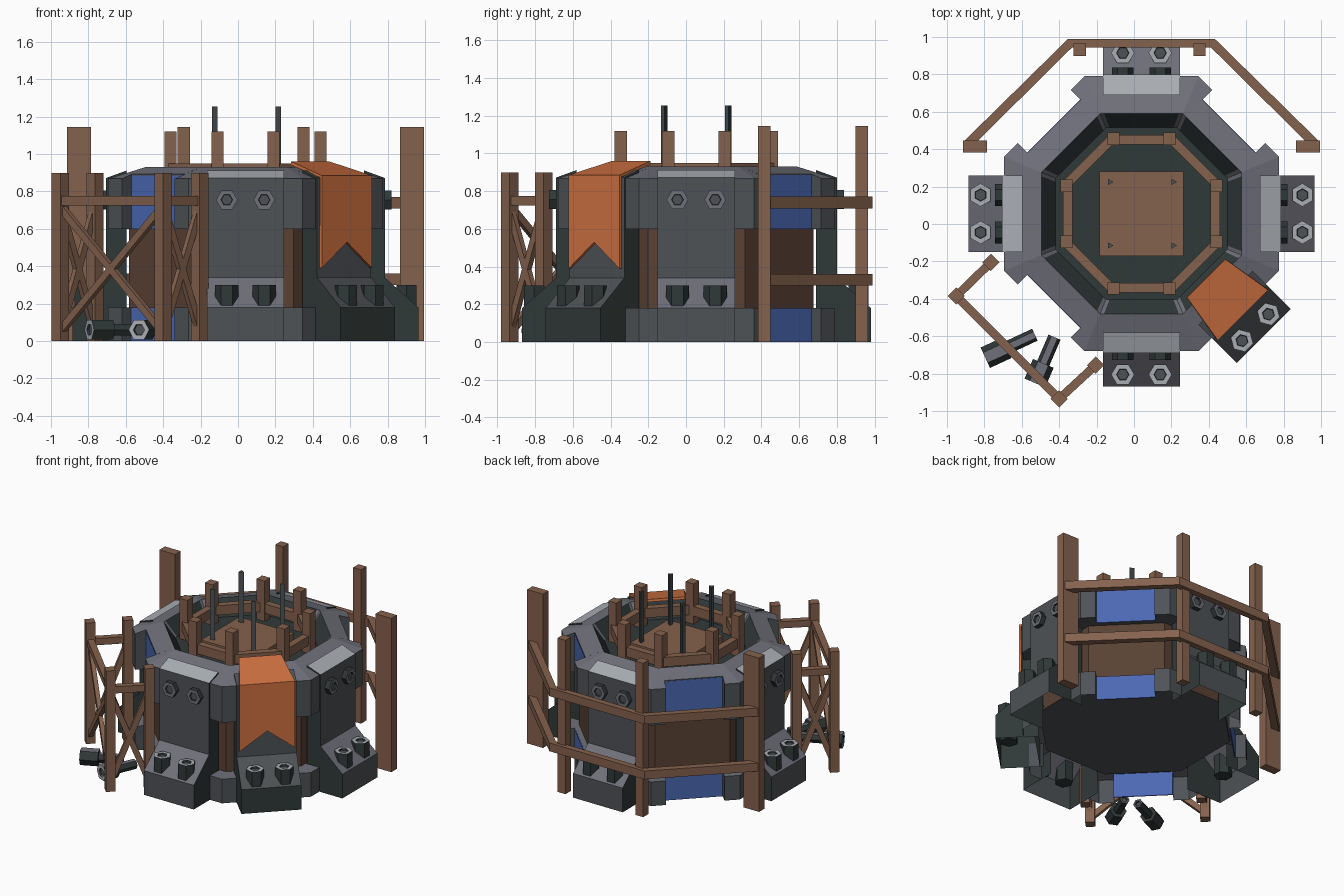
import bpy, bmesh, math
from mathutils import Vector

if "Cube" in bpy.data.objects:
    bpy.data.objects.remove(bpy.data.objects["Cube"])

CX, CY = 0.04, 0.055            # tower centre
T8 = math.tan(math.pi / 8)
E, N, W, S = 0, 90, 180, 270
NE, NW, SW, SE = 45, 135, 225, 315


def material(name, rgb):
    m = bpy.data.materials.new(name)
    m.diffuse_color = (*rgb, 1)
    m.use_nodes = True
    m.node_tree.nodes["Principled BSDF"].inputs["Base Color"].default_value = m.diffuse_color
    return m


STONE = material("grey_stone", (0.16, 0.163, 0.195))
SLATE = material("slate", (0.077, 0.085, 0.093))
DARK = material("dark_iron", (0.03, 0.041, 0.04))
LIGHT = material("light_metal", (0.40, 0.425, 0.46))
WOOD = material("wood", (0.235, 0.122, 0.075))
PANEL = material("dark_wood", (0.10, 0.053, 0.034))
BLUE = material("blue_paint", (0.07, 0.14, 0.45))
ORANGE = material("orange_cloth", (0.64, 0.17, 0.053))


def P(a, r, t, z):
    """Point on the tower: side angle, distance outward, offset along side, height."""
    c, s = math.cos(math.radians(a)), math.sin(math.radians(a))
    return Vector((CX + r * c - t * s, CY + r * s + t * c, z))


def loft(name, rings, mats, rule=None, caps=True, drop=None):
    """Skin a stack of equal-length rings; optionally colour or drop faces by rule."""
    bm = bmesh.new()
    vs = [[bm.verts.new(p) for p in ring] for ring in rings]
    n = len(vs[0])
    for lo, hi in zip(vs, vs[1:]):
        for i in range(n):
            j = (i + 1) % n
            bm.faces.new((lo[i], lo[j], hi[j], hi[i]))
    if caps:
        bm.faces.new(vs[0][::-1])
        bm.faces.new(vs[-1])
    bmesh.ops.remove_doubles(bm, verts=bm.verts, dist=0.0003)
    bmesh.ops.recalc_face_normals(bm, faces=bm.faces)
    if drop:
        bmesh.ops.delete(bm, geom=[f for f in bm.faces if drop(f)], context='FACES')
    if rule:
        for f in bm.faces:
            f.material_index = rule(f)
    me = bpy.data.meshes.new(name)
    bm.to_mesh(me)
    bm.free()
    for m in mats:
        me.materials.append(m)
    ob = bpy.data.objects.new(name, me)
    bpy.context.collection.objects.link(ob)
    return ob


def block(name, a, r0, r1, t0, t1, z0, z1, mat):
    ring = lambda z: [P(a, r0, t0, z), P(a, r1, t0, z), P(a, r1, t1, z), P(a, r0, t1, z)]
    return loft(name, [ring(z0), ring(z1)], [mat])


def beam(name, p, q, w, h, mat=WOOD, side=None):
    """Square timber from p to q; w across, h along the other direction."""
    p, q = Vector(p), Vector(q)
    d = (q - p).normalized()
    u = Vector(side).normalized() if side else d.cross(Vector((0, 0, 1))).normalized()
    v = d.cross(u)
    ring = lambda c: [c + u * sx * w / 2 + v * sy * h / 2
                      for sx, sy in ((-1, -1), (1, -1), (1, 1), (-1, 1))]
    return loft(name, [ring(p), ring(q)], [mat])


def post(name, x, y, z0, z1, w, d=None, turned=False):
    return beam(name, (x, y, z0), (x, y, z1), w, d or w,
                side=(1, 1, 0) if turned else (1, 0, 0))


def hexbolt(name, p, q, r, side, cap=LIGHT, loose=False):
    """Hexagonal head from p to q with a recessed cap at q."""
    d = (q - p).normalized()
    u = Vector(side).normalized()
    v = d.cross(u)
    ring = lambda c, k: [c + (u * math.cos(i * math.pi / 3) + v * math.sin(i * math.pi / 3)) * k
                         for i in range(6)]

    def rule(f):
        if f.normal.dot(d) > 0.9:
            return 1 if len(f.verts) == 4 else 2
        return 3 if loose and f.normal.z > 0.7 else 0
    return loft(name, [ring(p, r), ring(q, r), ring(q, r * 0.55), ring(q - d * 0.012, r * 0.5)],
                [DARK, cap, SLATE, STONE], rule)


def octagon(r, z, notch=0.0, zn=None):
    """Octagon ring with optional recesses on the four diagonal sides."""
    pts = []
    t, b, n = min(0.2, r * T8 * 0.9), min(0.205, r * T8 * 0.9), r - notch
    zz = z if zn is None else zn
    for a in (NE, NW, SW, SE):
        pts += [P(a - 45, r, b, z), P(a, r, -r * T8, z), P(a, r, -t, z), P(a, n, -t, zz),
                P(a, n, t, zz), P(a, r, t, z), P(a, r, r * T8, z), P(a + 45, r, -b, z)]
    return pts


def offset(f):
    c = f.calc_center_median()
    return Vector((c.x - CX, c.y - CY))


def behind_buttress(f):
    o = offset(f)
    return min(abs(o.x), abs(o.y)) < 0.05


# Tower body: hollow base band, timber wall, crown band with sunken dark floor
loft("base_band", [octagon(0.735, 0, 0.075), octagon(0.735, 0.18, 0.075), octagon(0.615, 0.18)],
     [SLATE, STONE], lambda f: int(abs(f.normal.z) > 0.5), caps=False, drop=behind_buttress)
loft("timber_wall", [octagon(0.622, 0.16), octagon(0.622, 0.65)], [PANEL, SLATE],
     lambda f: int(f.normal.z < -0.5))


def crown_rule(f):
    if offset(f).length < 0.53 and f.normal.z > -0.5:
        return 2
    return 0 if f.normal.z < 0.5 else 1


loft("crown_band", [octagon(0.735, 0.6, 0.075), octagon(0.735, 0.868, 0.075, 0.892),
                    octagon(0.535, 0.93), octagon(0.46, 0.82)], [SLATE, STONE, DARK], crown_rule)

# Blue painted plates in the open recesses
for a in (NE, NW, SW):
    block("blue_crown_plate", a, 0.656, 0.662, -0.2, 0.2, 0.6, 0.885, BLUE)
    block("blue_base_plate", a, 0.657, 0.664, -0.2, 0.2, 0.0, 0.178, BLUE)

# Hollow buttresses with bolts: open underneath and behind
PROFILE = [(0.635, 0), (0.925, 0), (0.925, 0.18), (0.745, 0.34), (0.745, 0.872), (0.635, 0.912)]
for a in (E, N, W, S, SE):
    along = P(a, 0, 1, 0) - P(a, 0, 0, 0)
    out = P(a, 1, 0, 0) - P(a, 0, 0, 0)

    def rule(f):
        z = f.calc_center_median().z
        if abs(f.normal.dot(along)) > 0.9 or (a == SE and z < 0.15):
            return 1
        if f.normal.z > 0.5 and a != SE:
            return 2 if z > 0.8 else 3
        return 0
    loft("buttress", [[P(a, r, t, z) for r, z in PROFILE] for t in (-0.205, 0.205)],
         [SLATE, DARK, LIGHT, STONE], rule,
         drop=lambda f: f.normal.z < -0.9 or f.normal.dot(out) < -0.9)
    for t in (-0.1, 0.1):
        hexbolt("foot_bolt", P(a, 0.86, t, 0.14), P(a, 0.86, t, 0.3), 0.062, along)
        if a != SE:
            hexbolt("wall_bolt", P(a, 0.74, t, 0.755), P(a, 0.782, t, 0.755), 0.058, along, STONE)

# Orange swallowtail banner draped over the crown
me = bpy.data.meshes.new("banner")
me.from_pydata([P(SE, 0.49, -0.145, 0.96), P(SE, 0.49, 0.145, 0.96), P(SE, 0.768, 0.19, 0.885),
                P(SE, 0.768, -0.19, 0.885), P(SE, 0.768, -0.19, 0.39), P(SE, 0.768, 0, 0.53),
                P(SE, 0.768, 0.19, 0.39)], [], [(0, 3, 2, 1), (3, 4, 5), (3, 5, 2), (2, 5, 6)])
me.materials.append(ORANGE)
banner = bpy.data.objects.new("banner", me)
bpy.context.collection.objects.link(banner)
sol = banner.modifiers.new("thickness", "SOLIDIFY")
sol.thickness, sol.offset = 0.018, -1

# Timber ring, posts, platform and rods inside the crown
loft("timber_ring", [octagon(r, z) for r, z in ((0.42, 0.88), (0.42, 0.95), (0.37, 0.95),
                                                (0.37, 0.88), (0.42, 0.88))], [WOOD], caps=False)
for a in (E, N, W, S):
    for t in (-0.15, 0.15):
        block("ring_post", a, 0.368, 0.433, t - 0.033, t + 0.033, 0.8, 1.12, WOOD)
block("platform", E, -0.225, 0.225, -0.225, 0.225, 0.8, 0.88, WOOD)
for sx in (-0.17, 0.17):
    for sy in (-0.17, 0.17):
        tri = lambda z: [P(E, sx + 0.02 * math.cos(k), sy + 0.02 * math.sin(k), z)
                         for k in (0, 2 * math.pi / 3, 4 * math.pi / 3)]
        loft("rod", [tri(0.85), tri(1.255)], [SLATE, DARK], lambda f: int(f.normal.y > 0.3))

# Rear scaffold: posts, end boards and two rails
for x in (-0.29, 0.35):
    post("rear_post", x, 0.932, 0, 1.145, 0.065)
for x in (-0.85, 0.93):
    post("end_board", x, 0.415, 0, 1.145, 0.13, 0.065)
RAIL = [(-0.912, 0.44), (-0.352, 0.99), (0.432, 0.99), (0.992, 0.44),
        (0.92, 0.44), (0.41, 0.945), (-0.33, 0.945), (-0.84, 0.44)]
for z in (0.74, 0.33):
    loft("rear_rail", [[Vector((x, y, z + h)) for x, y in RAIL] for h in (-0.031, 0.031)], [WOOD])

# Front-left scaffold: four posts, top rails and cross braces
corners = [(-0.765, -0.205), (-0.95, -0.385), (-0.40, -0.935), (-0.205, -0.755)]
for x, y in corners:
    post("side_post", x, y, 0, 0.9, 0.065, turned=True)
for (x0, y0), (x1, y1) in zip(corners, corners[1:]):
    lo, hi = 0.05, 0.72
    beam("side_rail", (x0, y0, 0.75), (x1, y1, 0.75), 0.045, 0.05)
    beam("brace_up", (x0, y0, lo), (x1, y1, hi), 0.03, 0.04)
    beam("brace_down", (x0, y0, hi), (x1, y1, lo), 0.03, 0.04)

# Loose bolts on the ground
for tip, neck, end in (((-0.795, -0.715), (-0.68, -0.662), (-0.53, -0.592)),
                       ((-0.53, -0.85), (-0.485, -0.745), (-0.425, -0.605))):
    p, n, e = (Vector((*c, 0.06)) for c in (tip, neck, end))
    flat = (n - p).cross(Vector((0, 0, 1)))
    hexbolt("loose_bolt_head", n, p, 0.06, flat, loose=True)
    hexbolt("loose_bolt_shaft", n, e, 0.035, flat, SLATE, loose=True)
